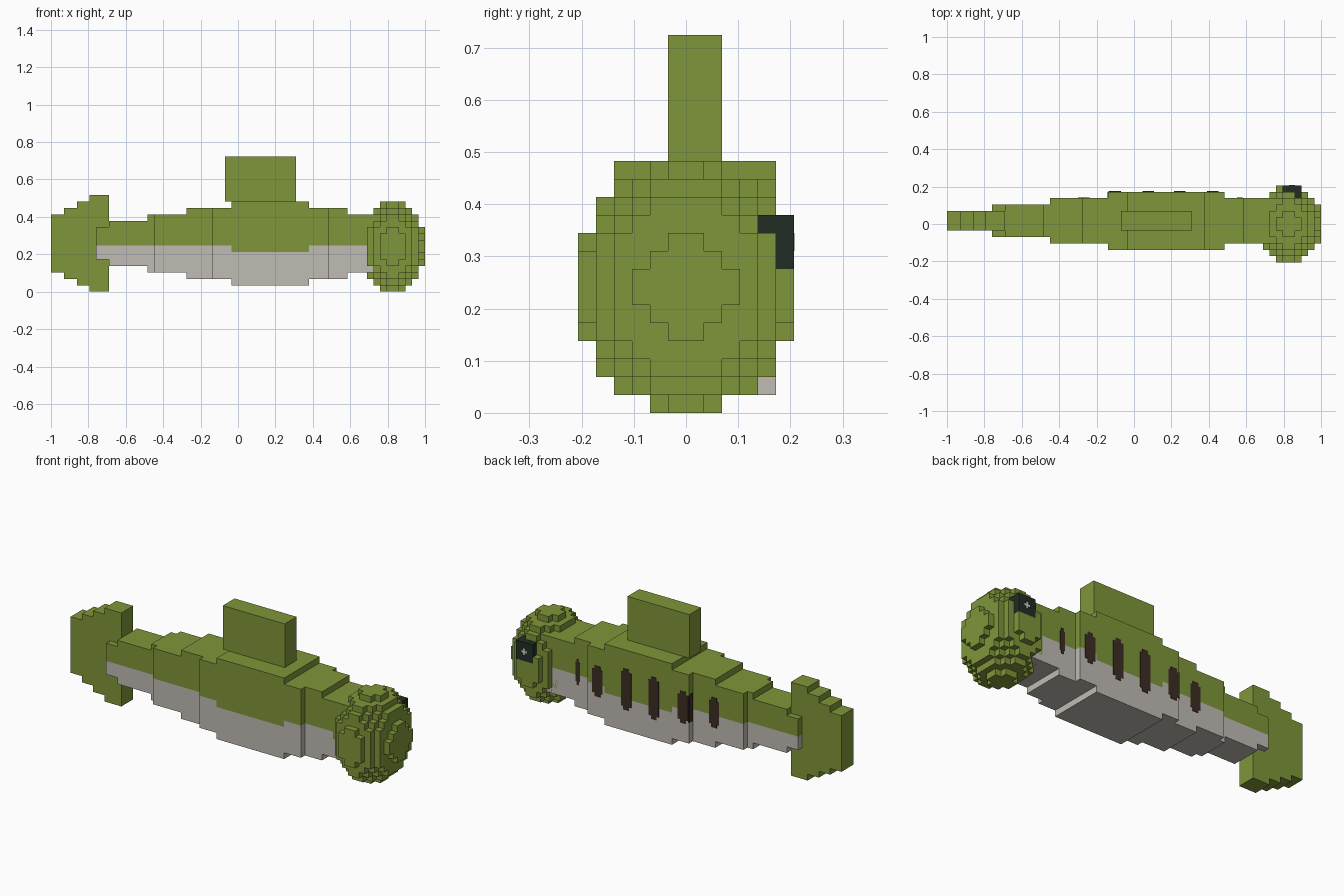
import bpy
import bmesh
from mathutils import Vector

cube = bpy.data.objects.get("Cube")
if cube:
    bpy.data.objects.remove(cube, do_unlink=True)

U = 2 / 58  # one block


def pos(x, y, z):
    """Block coordinates (x counted from the tail tip) to model space."""
    return Vector((x * U - 1, y * U, z * U))


def material(name, r, g, b):
    m = bpy.data.materials.new(name)
    m.use_nodes = True
    m.diffuse_color = (r, g, b, 1)
    bsdf = next(n for n in m.node_tree.nodes if n.type == 'BSDF_PRINCIPLED')
    bsdf.inputs["Base Color"].default_value = (r, g, b, 1)
    bsdf.inputs["Roughness"].default_value = 0.9
    return m


GREEN = material("olive_green", 0.212, 0.305, 0.042)
PALE = material("pale_belly", 0.527, 0.497, 0.456)
BLACK = material("eye_black", 0.015, 0.026, 0.018)
BROWN = material("stripe_brown", 0.046, 0.026, 0.017)
GLINT = material("eye_glint", 0.6, 0.62, 0.6)


def finish(name, bm, *mats):
    bmesh.ops.recalc_face_normals(bm, faces=bm.faces)
    mesh = bpy.data.meshes.new(name)
    bm.to_mesh(mesh)
    bm.free()
    for m in mats:
        mesh.materials.append(m)
    ob = bpy.data.objects.new(name, mesh)
    bpy.context.scene.collection.objects.link(ob)
    return ob


def add_box(bm, x0, x1, y0, y1, z0, z1):
    lo, hi = pos(x0, y0, z0), pos(x1, y1, z1)
    verts = bmesh.ops.create_cube(bm, size=1)["verts"]
    for v in verts:
        v.co = Vector([lo[k] if v.co[k] < 0 else hi[k] for k in range(3)])


def boxes(name, mat, *parts):
    bm = bmesh.new()
    for p in parts:
        add_box(bm, *p)
    return finish(name, bm, mat)


# Body: stepped sections, each split into a green back and a pale belly
heights = [(7, 9, 5, 10), (9, 15, 4, 11), (15, 21, 3, 12), (21, 28, 2, 13),
           (28, 40, 1, 14), (40, 46, 2, 13), (46, 51, 3, 12)]
widths = [(7, 16, -2, 3), (16, 25, -3, 4), (25, 43, -4, 5), (43, 51, -3, 4)]
back, belly = [], []
for hx0, hx1, z0, z1 in heights:
    line = 6.15 if hx0 == 28 else 7.15
    for wx0, wx1, y0, y1 in widths:
        x0, x1 = max(hx0, wx0), min(hx1, wx1)
        if x0 < x1:
            back.append((x0, x1, y0, y1, line, z1))
            belly.append((x0, x1, y0, y1, z0, line))
boxes("body_back", GREEN, *back)
boxes("body_belly", PALE, *belly)

# Fins
boxes("dorsal_fin", GREEN, (27, 38, -1, 2, 14, 21))
boxes("tail_fin", GREEN, *[(2 * k, 9 if k == 3 else 2 * k + 2, -1, 2, 3 - k, 12 + k)
                           for k in range(4)])

# Head: blocky ellipsoid with a square eye on one side
centre, radii = (53, 0, 7), (5, 6, 7)


def is_eye(c):
    return 52 <= c[0] < 55 and 4 <= c[1] < 6 and 8 <= c[2] < 11


def is_head(c):
    return sum(((c[k] + 0.5 - centre[k]) / radii[k]) ** 2 for k in range(3)) <= 1


cells = {(x, y, z) for x in range(48, 58) for y in range(-6, 6) for z in range(14)
         if is_head((x, y, z)) or is_eye((x, y, z))}
bm = bmesh.new()
for c in cells:
    for axis in range(3):
        for side in (0, 1):
            near = list(c)
            near[axis] += 2 * side - 1
            if tuple(near) in cells:
                continue
            a, b = [k for k in range(3) if k != axis]
            corners = []
            for da, db in ((0, 0), (1, 0), (1, 1), (0, 1)):
                p = list(c)
                p[axis] += side
                p[a] += da
                p[b] += db
                corners.append(bm.verts.new(pos(*p)))
            # wind each face so that it looks outwards
            face = bm.faces.new(corners if (side == 1) != (axis == 1) else corners[::-1])
            face.material_index = 1 if is_eye(c) else 0
bmesh.ops.remove_doubles(bm, verts=bm.verts, dist=U / 100)
bmesh.ops.dissolve_limit(bm, angle_limit=0.02, verts=bm.verts, edges=bm.edges,
                         delimit={'MATERIAL'})
finish("head", bm, GREEN, BLACK)

# Glint: a small cross on the eye
boxes("eye_glint", GLINT, (53, 54, 5.9, 6.04, 9.33, 9.67),
      (53.33, 53.67, 5.9, 6.04, 9, 10))


# Stripes along one flank: tall plates with stepped ends
def stripe(name, x, half, y, z0, z1):
    cap = 0.55
    boxes(name, BROWN, (x - half, x + half, y - 0.1, y + 0.08, z0 + cap, z1 - cap),
          (x - half * 0.55, x + half * 0.55, y - 0.1, y + 0.08, z0, z1))


stripe("stripe_1", 45.4, 0.4, 4, 5.6, 9.7)
stripe("stripe_2", 41.2, 0.9, 5, 5.2, 10.1)
stripe("stripe_3", 36.1, 0.9, 5, 4.4, 11)
stripe("stripe_4", 31.2, 0.9, 5, 4.2, 11)
stripe("stripe_5", 26, 0.95, 5, 5, 10.1)
stripe("stripe_6", 21.2, 0.9, 4, 5.2, 10)
boxes("stripe_5_return", BROWN, (24.92, 25.1, 4, 5, 5.3, 9.8))
